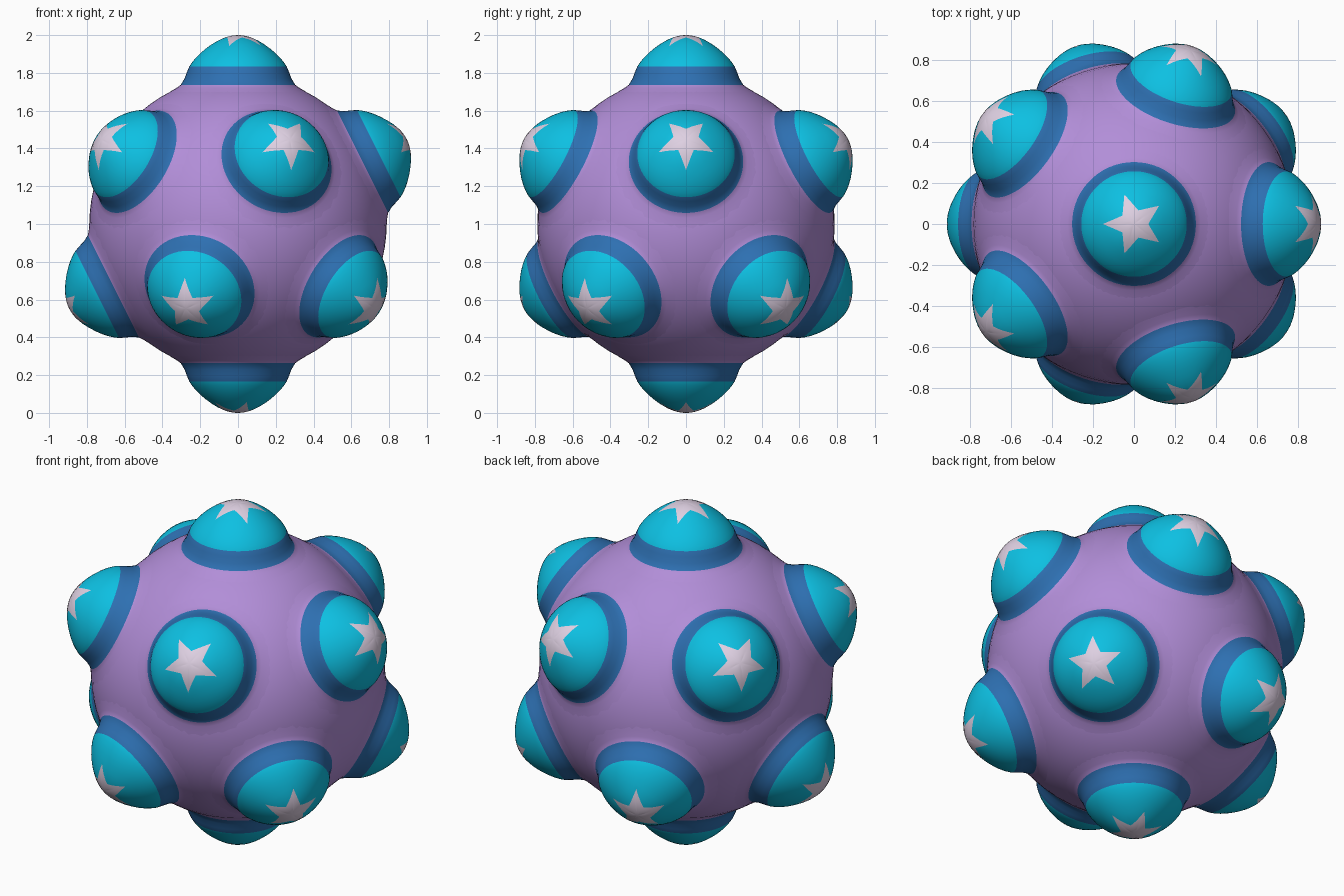
import bpy, bmesh, math
from mathutils import Vector

if "Cube" in bpy.data.objects:
    bpy.data.objects.remove(bpy.data.objects["Cube"])

CENTRE = Vector((0, 0, 1))
BODY_R = 0.787
SEG = 60                       # segments around each knob
STAR_OUT, STAR_IN = 0.152, 0.070


def material(name, rgb):
    m = bpy.data.materials.new(name)
    m.diffuse_color = (*rgb, 1)
    m.use_nodes = True
    m.node_tree.nodes["Principled BSDF"].inputs["Base Color"].default_value = m.diffuse_color
    return m


purple = material("purple", (0.445, 0.27, 0.687))
blue = material("blue", (0.027, 0.162, 0.445))
cyan = material("cyan", (0.004, 0.527, 0.76))
pale = material("pale pink", (0.73, 0.63, 0.76))


def finish(bm, name, mats):
    me = bpy.data.meshes.new(name)
    for f in bm.faces:
        f.smooth = True
    bm.to_mesh(me)
    bm.free()
    for m in mats:
        me.materials.append(m)
    ob = bpy.data.objects.new(name, me)
    bpy.context.collection.objects.link(ob)
    return ob


def star_radius(a):
    """Radius of a straight-edged five-pointed star at angle a (point at 0)."""
    half = math.pi / 5
    a = abs((a + half) % (2 * half) - half)
    ix, iy = STAR_IN * math.cos(half), STAR_IN * math.sin(half)
    # intersect the ray with the edge from the tip to the notch
    return STAR_OUT * iy / (math.sin(a) * (STAR_OUT - ix) + math.cos(a) * iy)


def dome(r):
    """Height of the knob cap above the ball centre, slightly peaked."""
    peak = 0.02 * max(0, 1 - (r / 0.2) ** 2) ** 2
    return 0.68 + math.sqrt(0.30 ** 2 - r * r) + peak


def knob(name, n, ref):
    n = n.normalized()
    u = (ref - n * ref.dot(n)).normalized()
    v = n.cross(u)
    angles = [2 * math.pi * i / SEG for i in range(SEG)]
    rings = []                 # (list of (r, h), material of band inside it)
    for t in (0.25, 0.5, 0.75, 1):                     # star
        rings.append(([star_radius(a) * t for a in angles], None, 3))
    for t in (0.33, 0.66, 1):                          # star edge to circle
        rings.append(([star_radius(a) * (1 - t) + 0.175 * t for a in angles], None, 2))
    for r in (0.20, 0.225, 0.244, 0.258):              # cyan cap
        rings.append(([r] * SEG, None, 2))
    for r, h in ((0.270, 0.805), (0.283, 0.770), (0.303, 0.737)):   # blue band
        rings.append(([r] * SEG, h, 1))
    for r, h in ((0.325, 0.721), (0.355, 0.703), (0.40, 0.675)):    # blend to ball
        rings.append(([r] * SEG, h, 0))

    bm = bmesh.new()
    prev = None
    tip = bm.verts.new(CENTRE + n * dome(0))
    for radii, h, mat in rings:
        cur = []
        for a, r in zip(angles, radii):
            z = dome(r) if h is None else h
            cur.append(bm.verts.new(CENTRE + n * z + (u * math.cos(a) + v * math.sin(a)) * r))
        for i in range(SEG):
            j = (i + 1) % SEG
            if prev:
                f = bm.faces.new((prev[i], cur[i], cur[j], prev[j]))
            else:
                f = bm.faces.new((tip, cur[i], cur[j]))
            f.material_index = mat
        prev = cur
    finish(bm, name, (purple, blue, cyan, pale))


# ball body
bm = bmesh.new()
bmesh.ops.create_uvsphere(bm, u_segments=80, v_segments=40, radius=BODY_R)
bmesh.ops.translate(bm, verts=bm.verts, vec=CENTRE)
finish(bm, "ball_body", (purple,))

# twelve knobs on the corners of an icosahedron
up = Vector((0, 0, 1))
knob("knob_top", up, Vector((-1, 0, 0)))
knob("knob_bottom", -up, Vector((1, 0, 0)))
for k in range(5):
    a = math.radians(72 * k)
    n = Vector((2 * math.cos(a), 2 * math.sin(a), 1))
    knob(f"knob_upper_{k + 1}", n, -up)
    knob(f"knob_lower_{k + 1}", -n, up)
